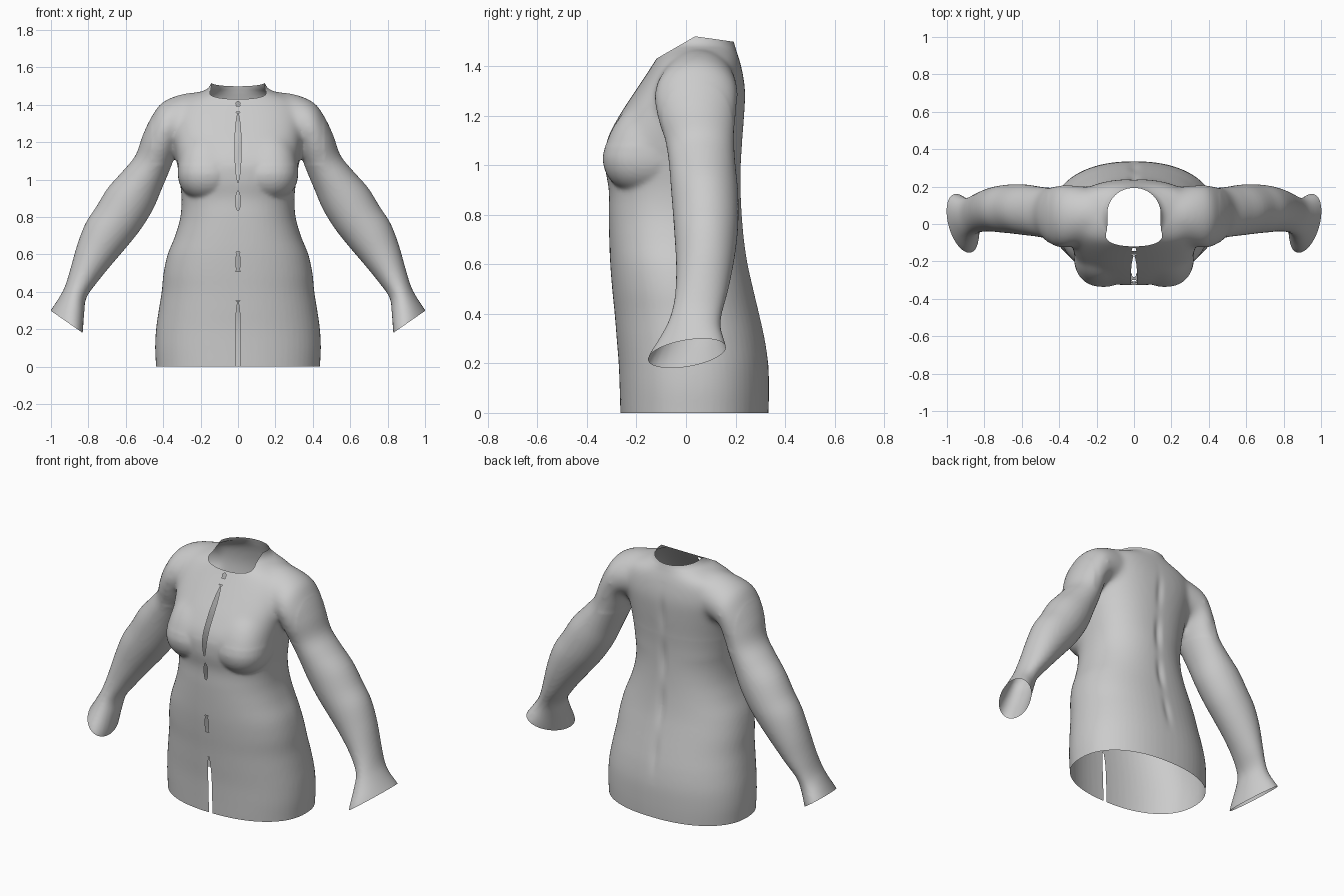
import bpy, bmesh, math
from mathutils import Vector

if "Cube" in bpy.data.objects:
    bpy.data.objects.remove(bpy.data.objects["Cube"])

SEG = 64


def smooth_rows(rows, steps=4):
    """Catmull-Rom interpolation between cross-section rows."""
    out = []
    for i in range(len(rows) - 1):
        a, b = rows[max(i - 1, 0)], rows[i]
        c, d = rows[i + 1], rows[min(i + 2, len(rows) - 1)]
        for s in range(steps):
            t = s / steps
            out.append([0.5 * (2 * q + (r - p) * t + (2 * p - 5 * q + 4 * r - w) * t * t
                               + (3 * q - p - 3 * r + w) * t ** 3)
                        for p, q, r, w in zip(a, b, c, d)])
    return out + [list(rows[-1])]


def loft(bm, rings):
    """Closed tube through the rings, capped at both ends."""
    vs = [[bm.verts.new(p) for p in ring] for ring in rings]
    faces = [bm.faces.new(vs[0]), bm.faces.new(vs[-1])]
    for a, b in zip(vs, vs[1:]):
        for i in range(SEG):
            j = (i + 1) % SEG
            faces.append(bm.faces.new((a[i], a[j], b[j], b[i])))
    bmesh.ops.recalc_face_normals(bm, faces=faces)


def spow(v, e):
    return math.copysign(abs(v) ** e, v)


def body_ring(row):
    z, hw, yf, yb, nf = row
    cy, hy = (yf + yb) / 2, (yb - yf) / 2
    pts = []
    for i in range(SEG):
        a = 2 * math.pi * i / SEG
        n = nf if math.sin(a) < 0 else min(nf, 2.4)
        pts.append((hw * spow(math.cos(a), 2 / n), cy + hy * spow(math.sin(a), 2 / n), z))
    return pts


def sleeve_ring(row, side):
    ox, oz, ix, iz, y0, y1, skew = row
    c = Vector(((ox + ix) / 2, (y0 + y1) / 2, (oz + iz) / 2))
    u = Vector(((ox - ix) / 2, skew, (oz - iz) / 2))
    w = Vector((0, (y1 - y0) / 2, 0))
    pts = [c + u * math.cos(a) + w * math.sin(a)
           for a in (2 * math.pi * i / SEG for i in range(SEG))]
    return [(p.x * side, p.y, p.z) for p in pts]


# body: height, half width, front, back, front squareness
body = [
    (-.06, .435, -.262, .328, 2.25), (0, .438, -.265, .333, 2.25), (.1, .443, -.268, .335, 2.25),
    (.2, .438, -.272, .332, 2.25), (.3, .424, -.28, .318, 2.25), (.4, .408, -.288, .296, 2.25),
    (.5, .398, -.298, .272, 2.25), (.6, .376, -.306, .25, 2.25), (.7, .336, -.31, .235, 2.3),
    (.8, .308, -.312, .226, 2.3), (.9, .302, -.312, .222, 2.3), (1.0, .312, -.327, .222, 2.5),
    (1.1, .328, -.32, .228, 2.8), (1.2, .342, -.27, .236, 2.8), (1.3, .355, -.205, .24, 2.7),
    (1.38, .35, -.152, .228, 2.5), (1.43, .31, -.12, .215, 2.3), (1.46, .235, -.104, .205, 2.1),
    (1.485, .165, -.097, .197, 2), (1.53, .14, -.095, .187, 2), (1.62, .137, -.095, .18, 2)]

# sleeve: outer x z, inner x z, front, back, cuff skew
sleeve = [
    (.19, 1.47, .14, 1.22, -.07, .18, 0), (.30, 1.458, .22, 1.20, -.10, .20, 0),
    (.41, 1.41, .30, 1.19, -.125, .21, 0),
    (.468, 1.325, .325, 1.17, -.127, .208, 0), (.51, 1.235, .343, 1.11, -.11, .2, 0),
    (.548, 1.13, .372, 1.035, -.08, .195, 0), (.612, 1.05, .41, .945, -.068, .2, 0),
    (.695, .957, .455, .84, -.06, .21, 0), (.758, .855, .518, .738, -.052, .212, 0),
    (.816, .765, .583, .655, -.046, .207, 0), (.86, .65, .668, .555, -.04, .192, 0),
    (.897, .52, .75, .455, -.043, .168, 0), (.925, .43, .81, .37, -.06, .145, .01),
    (.955, .372, .822, .29, -.09, .137, .03), (1.002, .30, .83, .185, -.14, .148, .065),
    (1.03, .26, .84, .13, -.145, .15, .065)]

bm = bmesh.new()
loft(bm, [body_ring(r) for r in smooth_rows(body)])
for side in (-1, 1):
    loft(bm, [sleeve_ring(r, side) for r in smooth_rows(sleeve)])
    # bust, stretched upward so it runs into the chest
    bust = bmesh.ops.create_uvsphere(bm, u_segments=40, v_segments=24, radius=1)["verts"]
    for v in bust:
        x, y, z = v.co
        rz = .24 if z > 0 else .15
        lean = .05 * max(z, 0)
        v.co = Vector((side * .165 + spow(x, .88) * .157, -.165 + lean + spow(y, .85) * .172,
                       1.035 + spow(z, .95) * rz))

mesh = bpy.data.meshes.new("bodysuit")
bm.to_mesh(mesh)
bm.free()
suit = bpy.data.objects.new("bodysuit", mesh)
bpy.context.collection.objects.link(suit)

# fuse the parts into one skin
rm = suit.modifiers.new("fuse", 'REMESH')
rm.mode = 'VOXEL'
rm.voxel_size = .0105
sm = suit.modifiers.new("relax", 'SMOOTH')
sm.factor = .5
sm.iterations = 4
bpy.context.view_layer.update()
dg = bpy.context.evaluated_depsgraph_get()
bm = bmesh.new()
bm.from_mesh(suit.evaluated_get(dg).to_mesh())
suit.modifiers.clear()

# soften the blend where the upper bust and shoulders meet the chest
soft = [v for v in bm.verts if 1.08 < v.co.z < 1.47 and abs(v.co.x) < .46]
for _ in range(22):
    bmesh.ops.smooth_vert(bm, verts=soft, factor=.5, use_axis_x=True, use_axis_y=True,
                          use_axis_z=True)


def cut(point, normal, keep=lambda c: True, clear=True):
    """Slice the faces chosen by keep and drop the side the normal points to."""
    fs = [f for f in bm.faces if keep(f.calc_center_median())]
    geom = list({v for f in fs for v in f.verts}) + list({e for f in fs for e in f.edges}) + fs
    bmesh.ops.bisect_plane(bm, geom=geom, dist=1e-5, plane_co=point, plane_no=normal,
                           clear_outer=clear)


# open hem, neck and cuffs
cut((0, 0, 0), (0, 0, -1))
cut((0, .03, 1.522), (0, .14, 1))
cut((0, -.1, 1.442), (0, -.075, .13), lambda c: c.z > 1.38 and abs(c.x) < .2)
for s in (-1, 1):
    cut((s * .92, 0, .243), (s * .57, 0, -.82), lambda c: c.x * s > .7 and c.z < .5)

# front opening: long split at the hem and gaps between the fastenings
G = .013
slits = [(-.35, .35, .012), (.51, .61, .012), (.83, .94, .012), (.98, 1.36, .016), (1.395, 1.42, .012)]


def gap(z):
    for a, b, w in slits:
        if a < z < b:
            return w * max(1 - abs((2 * z - a - b) / (b - a)) ** 3, .05) if a > 0 else \
                w * max(1 - (z / b) ** 8, .05)
    return 0


for s in (-1, 1):
    cut((s * G, 0, 0), (1, 0, 0), lambda c: c.y < -.05 and abs(c.x) < .06, False)
bmesh.ops.delete(bm, geom=[f for f in bm.faces
                           if f.calc_center_median().y < -.05
                           and abs(f.calc_center_median().x) < G - 1e-4
                           and gap(f.calc_center_median().z) > 0], context='FACES')
for v in bm.verts:
    x, y, z = v.co
    if y < -.05 and abs(abs(x) - G) < 1e-4 and gap(z) > 0:
        v.co.x = math.copysign(gap(z), x)
    # shallow spine groove, fading at both ends
    if y > .1 and .2 < z < 1.4:
        fade = math.sin(math.pi * (z - .2) / 1.2) ** .5
        v.co.y -= .012 * fade * math.exp(-(x / .022) ** 2) * (.6 + .4 * math.sin(z * 22))

bm.to_mesh(mesh)
bm.free()

mat = bpy.data.materials.new("light grey")
mat.diffuse_color = (.6, .6, .6, 1)
mat.use_nodes = True
mat.node_tree.nodes["Principled BSDF"].inputs["Base Color"].default_value = mat.diffuse_color
mesh.materials.clear()
mesh.materials.append(mat)
bpy.context.view_layer.objects.active = suit
suit.select_set(True)
bpy.ops.object.shade_smooth_by_angle(angle=math.radians(50))
